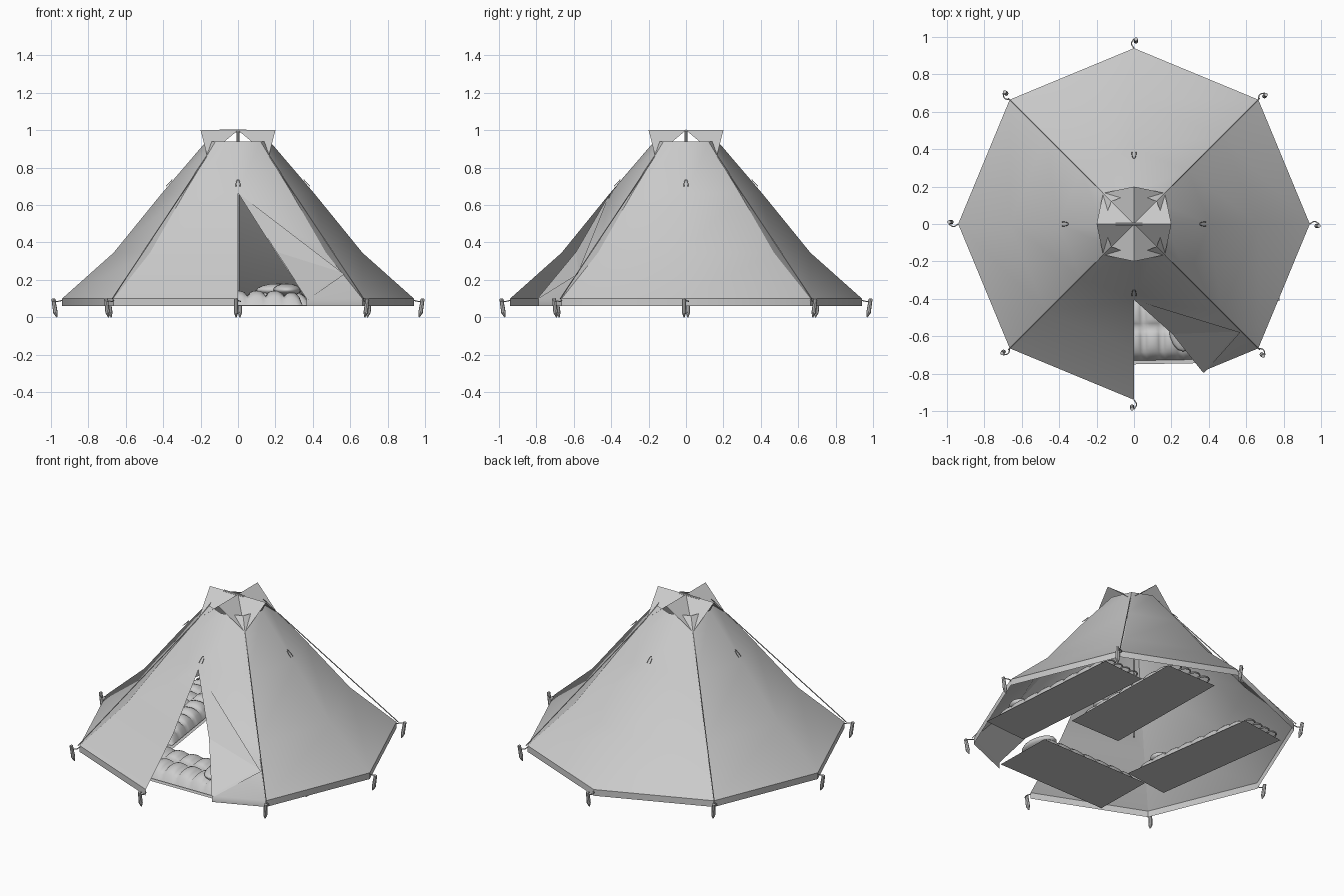
import bpy, math
from mathutils import Vector, Matrix

if "Cube" in bpy.data.objects:
    bpy.data.objects.remove(bpy.data.objects["Cube"])


def add_mesh(name, verts, faces, smooth=False):
    me = bpy.data.meshes.new(name)
    me.from_pydata([tuple(v) for v in verts], [], faces)
    me.update()
    for p in me.polygons:
        p.use_smooth = smooth
    ob = bpy.data.objects.new(name, me)
    bpy.context.collection.objects.link(ob)
    return ob


def polar(r, deg, z):
    a = math.radians(deg)
    return Vector((r * math.cos(a), r * math.sin(a), z))


def rod(name, a, b, ra, rb, n=8):
    a, b = Vector(a), Vector(b)
    bpy.ops.mesh.primitive_cone_add(vertices=n, radius1=ra, radius2=rb,
                                    depth=(b - a).length, location=(a + b) / 2)
    ob = bpy.context.object
    ob.name = name
    ob.rotation_euler = (b - a).to_track_quat('Z', 'Y').to_euler()
    return ob


def cord(name, pts, r):
    cu = bpy.data.curves.new(name, 'CURVE')
    cu.dimensions = '3D'
    cu.bevel_depth = r
    cu.bevel_resolution = 1
    cu.resolution_u = 4
    sp = cu.splines.new('BEZIER')
    sp.bezier_points.add(len(pts) - 1)
    for bp, p in zip(sp.bezier_points, pts):
        bp.co = p
        bp.handle_left_type = bp.handle_right_type = 'AUTO'
    ob = bpy.data.objects.new(name, cu)
    bpy.context.collection.objects.link(ob)
    return ob


# Canvas: eight concave panels plus a vertical skirt, one panel cut for the door
profile = [(.94, .06), (.94, .10), (.665, .345), (.405, .665), (.17, .94)]
DOOR = 6  # panel from -90 to -45 degrees
verts = [polar(r, 45 * i, z) for r, z in profile for i in range(8)]
ix = lambda lev, i: lev * 8 + i % 8
faces = []
for lev in range(4):
    for i in range(8):
        if i == DOOR and lev < 3:
            continue
        faces.append((ix(lev, i), ix(lev, i + 1), ix(lev + 1, i + 1), ix(lev + 1, i)))
apex = verts[ix(3, DOOR)]
mid = verts[ix(2, DOOR)].lerp(verts[ix(2, DOOR + 1)], .43)
foot = verts[ix(1, DOOR)].lerp(verts[ix(1, DOOR + 1)], .55)
hem = foot - Vector((0, 0, .04))
n = len(verts)
verts += [mid, foot, hem]
faces += [(ix(3, 6), n, ix(2, 7), ix(3, 7)),
          (n, n + 1, ix(1, 7), ix(2, 7)),
          (n + 1, n + 2, ix(0, 7), ix(1, 7))]
canvas = add_mesh("tent_canvas", verts, faces, True)
# Sharp diagonal ridges and skirt fold, soft elsewhere
for e in canvas.data.edges:
    a, b = e.vertices
    if a < n and b < n:
        ridge = a % 8 == b % 8 and a % 2 == 1
        fold = a // 8 == b // 8 == 1
        e.use_edge_sharp = ridge or fold

# Folded-back door flap with its hem strip
out = polar(.012, -67.5, .008)
tip = Vector((.555, -.575, .24))
strip = (tip - apex).normalized() * .03
add_mesh("door_flap",
         [apex, mid + out * .6, foot + out * .3, tip, foot + out * .3 + strip * .4, tip + strip * .6],
         [(0, 1, 3), (1, 2, 3), (2, 4, 5, 3)])

# Cap: star fold with four high and four low corners
ring = [polar(.2, 45 * i, 1.0) if i % 2 == 0 else polar(.233, 45 * i, .862) for i in range(8)]
add_mesh("vent_cap", [Vector((0, 0, 1.0))] + ring, [(0, 1 + i, 1 + (i + 1) % 8) for i in range(8)])

# Centre pole and top bar
rod("centre_pole", (0, 0, .06), (0, 0, .998), .007, .007)
bar = rod("top_bar", (-.1, 0, .996), (.045, 0, .996), .007, .007)

# Ropes, pegs and canvas loops around the tent
for i in range(8):
    a = 45 * i
    rod(f"peg_{i}", polar(.968, a - .6, 0), polar(.976, a - .6, .025), .003, .012)
    rod(f"peg_shaft_{i}", polar(.976, a - .6, .025), polar(.988, a - .6, .1), .012, .010)
    cord(f"peg_loop_{i}", [polar(.94, a, .09), polar(.965, a + .8, .085), polar(.99, a, .088)], .003)
    if i % 2:
        rod(f"guy_rope_{i}", polar(.236, a, .862), polar(.95, a, .1), .003, .003, 6)
    else:
        cord(f"vent_loop_{i}", [polar(.385, a - 1.6, .70), polar(.36, a - 1.2, .725),
                                polar(.352, a, .735), polar(.36, a + 1.2, .725),
                                polar(.385, a + 1.6, .70)], .002)


# Beds: flat ground mat, quilted sleeping bag, pillow and tie cords
def bed(name, x, y, deg, wid, length, puffs, pillow=1):
    M = Matrix.Translation((x, y, 0)) @ Matrix.Rotation(math.radians(deg), 4, 'Z')
    w, l = wid / 2, length / 2
    add_mesh(name + "_mat", [M @ Vector((sx * w, sy * l, .058))
                             for sx, sy in ((-1, -1), (1, -1), (1, 1), (-1, 1))], [(0, 1, 2, 3)])
    nx, ny = 16, puffs * 6
    bw, bl = w * .9, l * .88
    vs, fs = [], []
    for j in range(ny + 1):
        for i in range(nx + 1):
            u, v = i / nx * 2 - 1, j / ny * 2 - 1
            env = (1 - abs(u) ** 4) ** .5 * (1 - abs(v) ** 10) ** .5
            puff = abs(math.sin(math.pi * j / 6)) ** .5 * abs(math.sin(math.pi * i / 8)) ** .4
            vs.append(M @ Vector((u * bw, v * bl, .064 + env * (.05 + .03 * puff))))
    for j in range(ny):
        for i in range(nx):
            k = j * (nx + 1) + i
            fs.append((k, k + 1, k + nx + 2, k + nx + 1))
    add_mesh(name + "_sleeping_bag", vs, fs, True)
    bpy.ops.mesh.primitive_uv_sphere_add(segments=16, ring_count=8)
    p = bpy.context.object
    p.name = name + "_pillow"
    p.matrix_world = M @ Matrix.Translation((0, pillow * bl * .76, .145)) @ Matrix.Diagonal((bw * .75, .075, .035, 1))
    bpy.ops.object.shade_smooth()
    for s in (-.6, -.2, .2, .6):
        e = -pillow * bl
        g = -pillow * .05
        cord(name + "_tie_cord", [M @ Vector(q) for q in (
            (s * w - .03, e, .075), (s * w - .03, e + g, .085),
            (s * w + .03, e + g, .08), (s * w + .02, e, .075))], .005)


bed("right_bed", .59, .07, 4.5, .30, .99, 8, -1)
bed("back_bed", .215, .34, 1, .36, .86, 7, -1)
bed("left_bed", -.46, .09, 8, .31, .92, 8, -1)
bed("front_bed", 0, -.555, 91, .39, .78, 7, -1)
